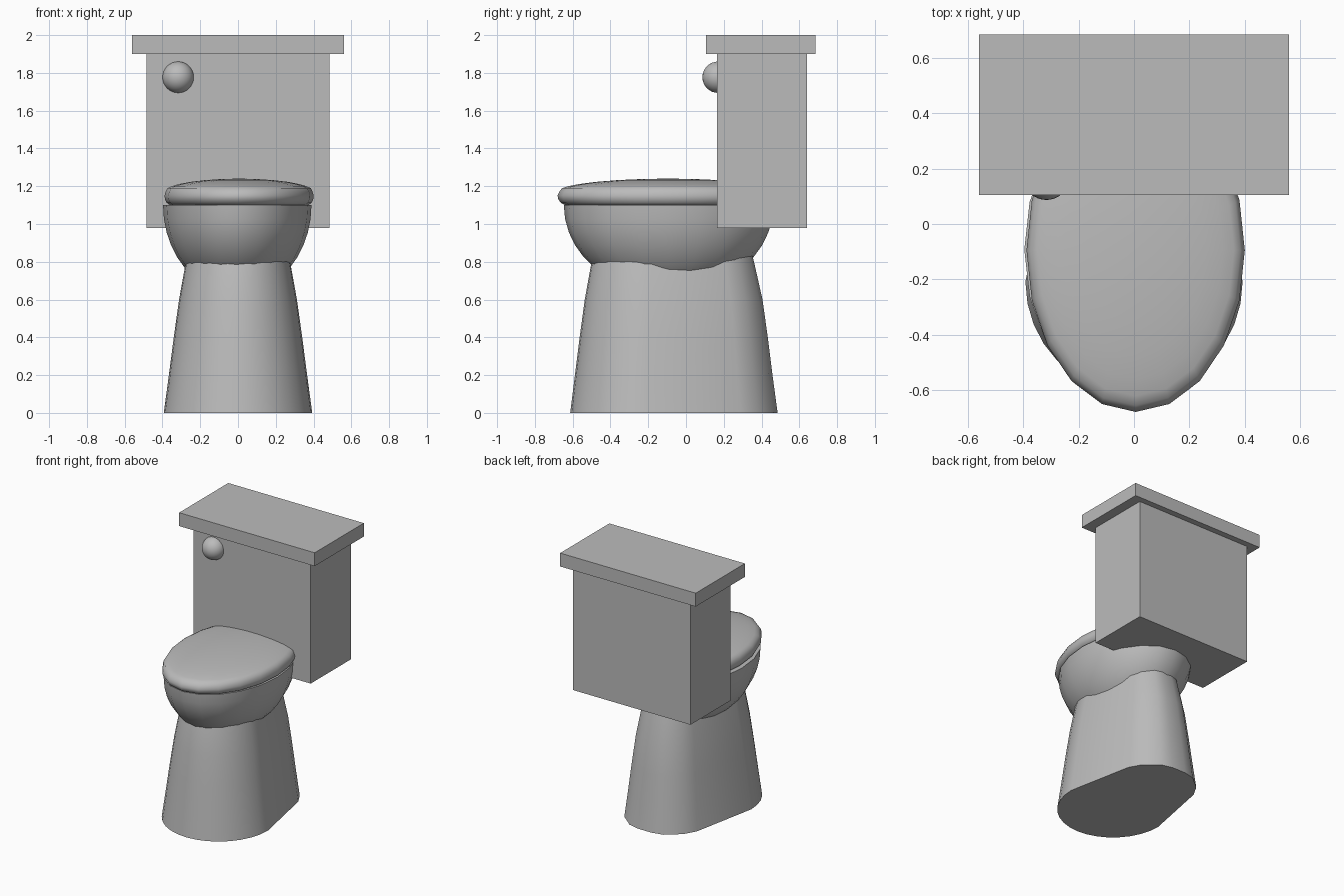
import bpy, bmesh
from math import sin, cos, pi, sqrt, radians

if "Cube" in bpy.data.objects:
    bpy.data.objects.remove(bpy.data.objects["Cube"])

GREY = (0.5, 0.5, 0.5, 1)
ceramic = bpy.data.materials.new("grey_ceramic")
ceramic.use_nodes = True
ceramic.diffuse_color = GREY
ceramic.node_tree.nodes["Principled BSDF"].inputs["Base Color"].default_value = GREY


def finish(name, bm, smooth=None):
    bmesh.ops.recalc_face_normals(bm, faces=bm.faces)
    mesh = bpy.data.meshes.new(name)
    bm.to_mesh(mesh)
    bm.free()
    mesh.materials.append(ceramic)
    ob = bpy.data.objects.new(name, mesh)
    bpy.context.collection.objects.link(ob)
    if smooth:
        bpy.ops.object.select_all(action='DESELECT')
        ob.select_set(True)
        bpy.context.view_layer.objects.active = ob
        bpy.ops.object.shade_smooth_by_angle(angle=radians(smooth))
    return ob


def box(name, lo, hi):
    bm = bmesh.new()
    bmesh.ops.create_cube(bm, size=1)
    for v in bm.verts:
        for i in range(3):
            v.co[i] = (lo[i] + hi[i]) / 2 + v.co[i] * (hi[i] - lo[i])
    return finish(name, bm)


def loft(name, rings, smooth):
    """Skin closed rings of points, capping both ends."""
    bm = bmesh.new()
    loops = [[bm.verts.new(p) for p in ring] for ring in rings]
    n = len(loops[0])
    for a, b in zip(loops, loops[1:]):
        for i in range(n):
            j = (i + 1) % n
            bm.faces.new((a[i], a[j], b[j], b[i]))
    bm.faces.new(loops[0][::-1])
    bm.faces.new(loops[-1])
    return finish(name, bm, smooth)


def oval(cx, cy, rx, ry, z, n=20):
    return [(cx + rx * sin(2 * pi * i / n), cy - ry * cos(2 * pi * i / n), z)
            for i in range(n)]


# Pedestal: round front, straight tapering sides, narrower rounded back
front = [(sin(a), -0.21 - 0.405 * cos(a)) for a in (i * pi / 16 for i in range(9))]
half = front + [(0.75, 0.29), (0.62, 0.38), (0.36, 0.465), (0.14, 0.485)]
outline = half + [(-x, y) for x, y in reversed(half[1:])]
levels = [(0, 0.393, -0.613, 0.485), (0.2, 0.366, -0.588, 0.458),
          (0.4, 0.34, -0.563, 0.433), (0.6, 0.312, -0.536, 0.405),
          (0.8, 0.276, -0.5, 0.36), (0.9, 0.255, -0.47, 0.335)]
rings = []
for z, half_width, y0, y1 in levels:
    rings.append([(x * half_width, y0 + (y + 0.615) / 1.1 * (y1 - y0), z)
                  for x, y in outline])
loft("pedestal", rings, 40)

# Bowl: lower half of an ellipsoid
rings = []
for i in range(1, 11):
    a = pi / 2 * i / 10
    rings.append(oval(-0.004, -0.092, 0.393 * sin(a), 0.555 * sin(a), 1.1 - 0.47 * cos(a)))
loft("bowl", rings, 40)

# Seat lid: rounded rim with a shallow domed top
rim = [(0.93, 1.1), (0.97, 1.112), (0.993, 1.13), (1.0, 1.15), (0.985, 1.17)]
dome = [(r, 1.17 + 0.07 * sqrt(1 - r * r)) for r in (0.96, 0.9, 0.8, 0.65, 0.45, 0.25, 0.08)]
loft("seat_lid", [oval(0.006, -0.095, 0.395 * r, 0.585 * r, z) for r, z in rim + dome], 50)

# Tank and its overhanging cover
box("tank", (-0.485, 0.165, 0.98), (0.485, 0.64, 1.9))
box("tank_cover", (-0.56, 0.105, 1.9), (0.56, 0.685, 2.0))

# Flush knob
bm = bmesh.new()
bmesh.ops.create_uvsphere(bm, u_segments=32, v_segments=16, radius=0.083)
bmesh.ops.translate(bm, verts=bm.verts, vec=(-0.317, 0.17, 1.777))
finish("flush_knob", bm, 40)
